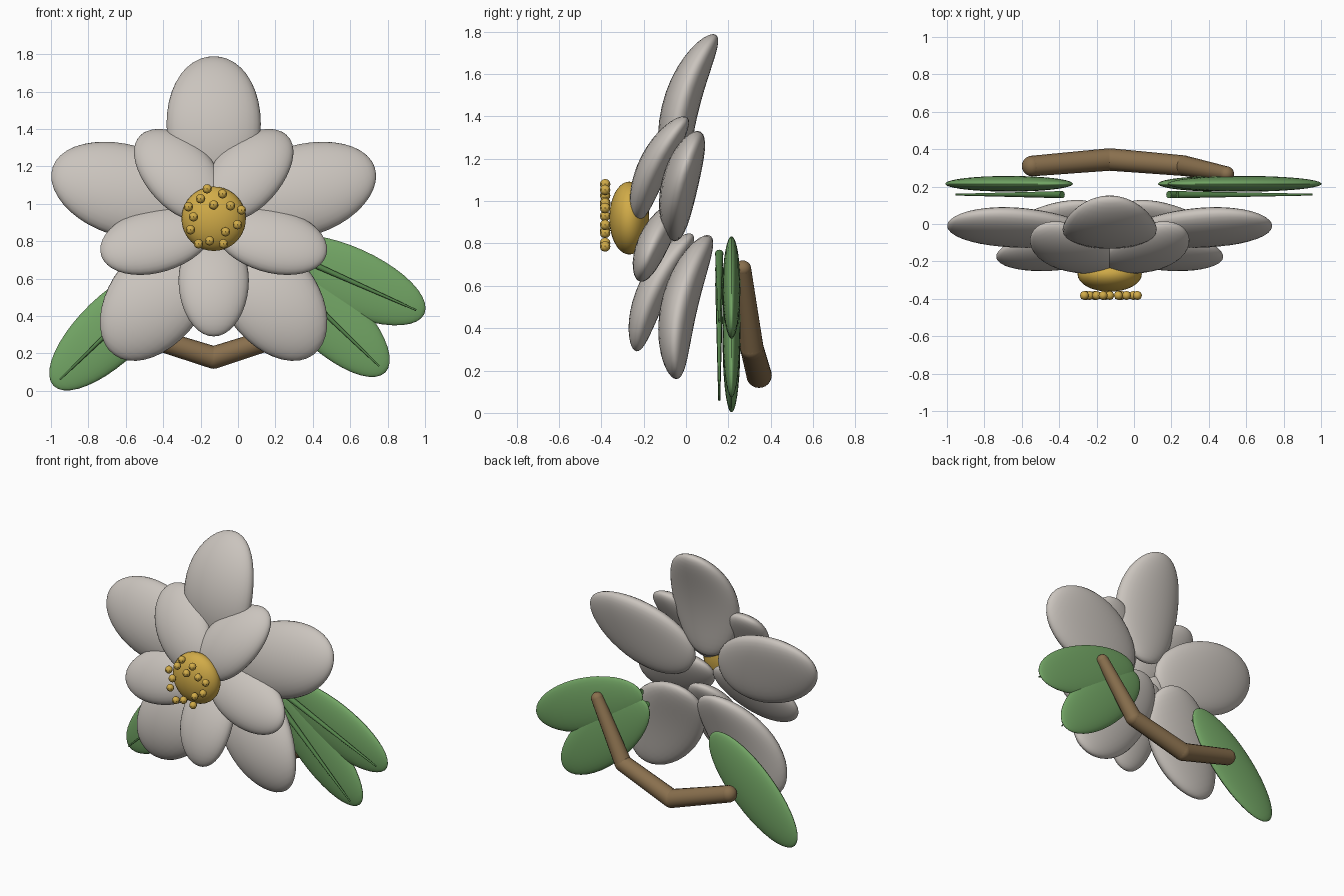
import bpy
import bmesh
from math import sin, cos, radians, pi
from mathutils import Matrix, Vector

old = bpy.data.objects.get("Cube")
if old:
    bpy.data.objects.remove(old)


def material(name, rgb):
    m = bpy.data.materials.new(name)
    m.use_nodes = True
    m.diffuse_color = (*rgb, 1)
    bsdf = next(n for n in m.node_tree.nodes if n.type == 'BSDF_PRINCIPLED')
    bsdf.inputs["Base Color"].default_value = (*rgb, 1)
    return m


PETAL = material("petal_white", (0.59, 0.55, 0.51))
GOLD = material("centre_gold", (0.64, 0.41, 0.065))
LEAF = material("leaf_green", (0.17, 0.38, 0.13))
RIB = material("rib_dark_green", (0.09, 0.23, 0.07))
BARK = material("branch_brown", (0.25, 0.16, 0.075))


def finish(bm, name, mat):
    mesh = bpy.data.meshes.new(name)
    bmesh.ops.recalc_face_normals(bm, faces=bm.faces)
    bm.to_mesh(mesh)
    bm.free()
    ob = bpy.data.objects.new(name, mesh)
    mesh.materials.append(mat)
    bpy.context.collection.objects.link(ob)
    bpy.ops.object.select_all(action='DESELECT')
    ob.select_set(True)
    bpy.context.view_layer.objects.active = ob
    bpy.ops.object.shade_smooth_by_angle(angle=radians(40))


def add_ball(bm, centre, size, turn=0, u=32, v=20):
    """Ellipsoid with its long axis on z, turned about y."""
    mat = (Matrix.Translation(centre) @ Matrix.Rotation(turn, 4, 'Y')
           @ Matrix.Diagonal((*size, 1)))
    bmesh.ops.create_uvsphere(bm, u_segments=u, v_segments=v, radius=1, matrix=mat)


def add_rod(bm, a, b, r1, r2, sides):
    a, b = Vector(a), Vector(b)
    d = b - a
    mat = Matrix.Translation((a + b) / 2) @ d.to_track_quat('Z', 'Y').to_matrix().to_4x4()
    bmesh.ops.create_cone(bm, cap_ends=True, segments=sides, radius1=r1, radius2=r2,
                          depth=d.length, matrix=mat)


# Petals: ellipsoids turned in the flower plane, then tilted and bent backwards
def petal(name, angle, dist, size, y, z, tilt, bend):
    bm = bmesh.new()
    add_ball(bm, (0, 0, 0), size, pi / 2 - angle)
    centre = Vector((-0.13 + dist * cos(angle), y, z + dist * sin(angle)))
    for v in bm.verts:
        x, n, s = v.co
        phi = tilt + bend * s
        v.co = centre + Vector((
            x,
            (cos(tilt) - cos(phi)) / bend + n * cos(phi),
            (sin(phi) - sin(tilt)) / bend - n * sin(phi)))
    finish(bm, name, PETAL)


for i in range(5):
    step = i * 2 * pi / 5
    petal(f"outer_petal_{i + 1}", pi / 2 + step, 0.505, (0.252, 0.087, 0.4),
          -0.03, 0.922, 0.23, 1.1)
    petal(f"inner_petal_{i + 1}", -pi / 2 + step, 0.32, (0.188, 0.074, 0.312),
          -0.15, 0.91, 0.45, 1.15)

# Flower centre
bm = bmesh.new()
add_ball(bm, (-0.13, -0.268, 0.92), (0.172, 0.094, 0.172))
finish(bm, "flower_centre", GOLD)

# Stamen beads in front of the centre
beads = [(-.165, 1.08), (-.083, 1.053), (-.2, 1.027), (-.13, .994), (-.04, .989),
         (.018, .967), (-.265, .984), (-.238, .93), (-.003, .888), (-.254, .861),
         (-.067, .85), (-.152, .802), (-.211, .786), (-.078, .786)]
bm = bmesh.new()
for x, z in beads:
    add_ball(bm, (x, -0.382, z), (0.025,) * 3, 0, 8, 6)
finish(bm, "stamens", GOLD)

# Leaves, each with a tapered rib in front
leaves = [("right_leaf", -0.668, 0.335, -136),
          ("left_upper_leaf", 0.592, 0.592, -24),
          ("left_lower_leaf", 0.47, 0.407, -44)]
for name, x, z, deg in leaves:
    a = radians(deg)
    bm = bmesh.new()
    add_ball(bm, (x, 0.215, z), (0.177, 0.042, 0.443), pi / 2 - a)
    finish(bm, name, LEAF)
    bm = bmesh.new()
    mid, along = Vector((x, 0.157, z)), Vector((cos(a), 0, sin(a))) * 0.395
    add_rod(bm, mid - along, mid + along, 0.02, 0.005, 10)
    finish(bm, name + "_rib", RIB)

# Branch behind the flower
path = [((-0.545, 0.31, 0.308), 0.055), ((-0.13, 0.345, 0.178), 0.06),
        ((0.265, 0.312, 0.305), 0.055), ((0.495, 0.268, 0.68), 0.04)]
bm = bmesh.new()
for p, r in path:
    add_ball(bm, p, (r, r, r), 0, 20, 12)
for (a, ra), (b, rb) in zip(path, path[1:]):
    add_rod(bm, a, b, ra, rb, 16)
finish(bm, "branch", BARK)
